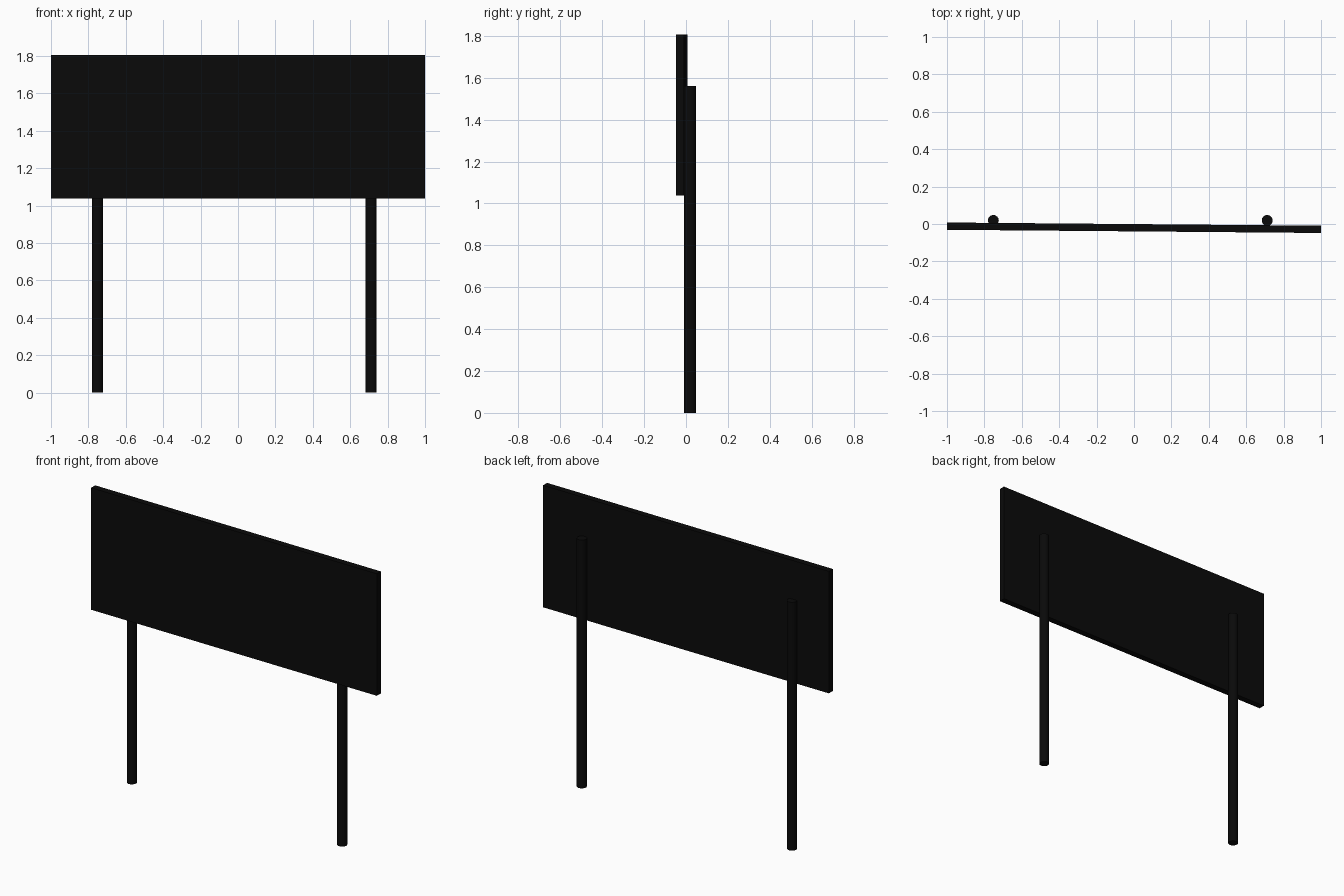
import bpy
import math

if "Cube" in bpy.data.objects:
    bpy.data.objects.remove(bpy.data.objects["Cube"])

black = bpy.data.materials.new("black_paint")
black.diffuse_color = (0.003, 0.003, 0.003, 1)
black.use_nodes = True
black.node_tree.nodes["Principled BSDF"].inputs["Base Color"].default_value = black.diffuse_color


def finish(obj, name):
    obj.name = name
    obj.data.materials.append(black)


# Sign panel, turned very slightly about the vertical axis
bpy.ops.mesh.primitive_cube_add(size=1, location=(0, -0.02, 1.422),
                                rotation=(0, 0, -0.0085))
panel = bpy.context.object
panel.scale = (2.0, 0.039, 0.768)
bpy.ops.object.transform_apply(location=False, rotation=False, scale=True)
finish(panel, "sign_panel")

# Round posts behind the panel
POST_TOP = 1.562
for name, x in (("left_post", -0.752), ("right_post", 0.712)):
    bpy.ops.mesh.primitive_cylinder_add(vertices=32, radius=0.029, depth=POST_TOP,
                                        location=(x, 0.019, POST_TOP / 2))
    post = bpy.context.object
    bpy.ops.object.shade_smooth_by_angle(angle=math.radians(30))
    finish(post, name)
